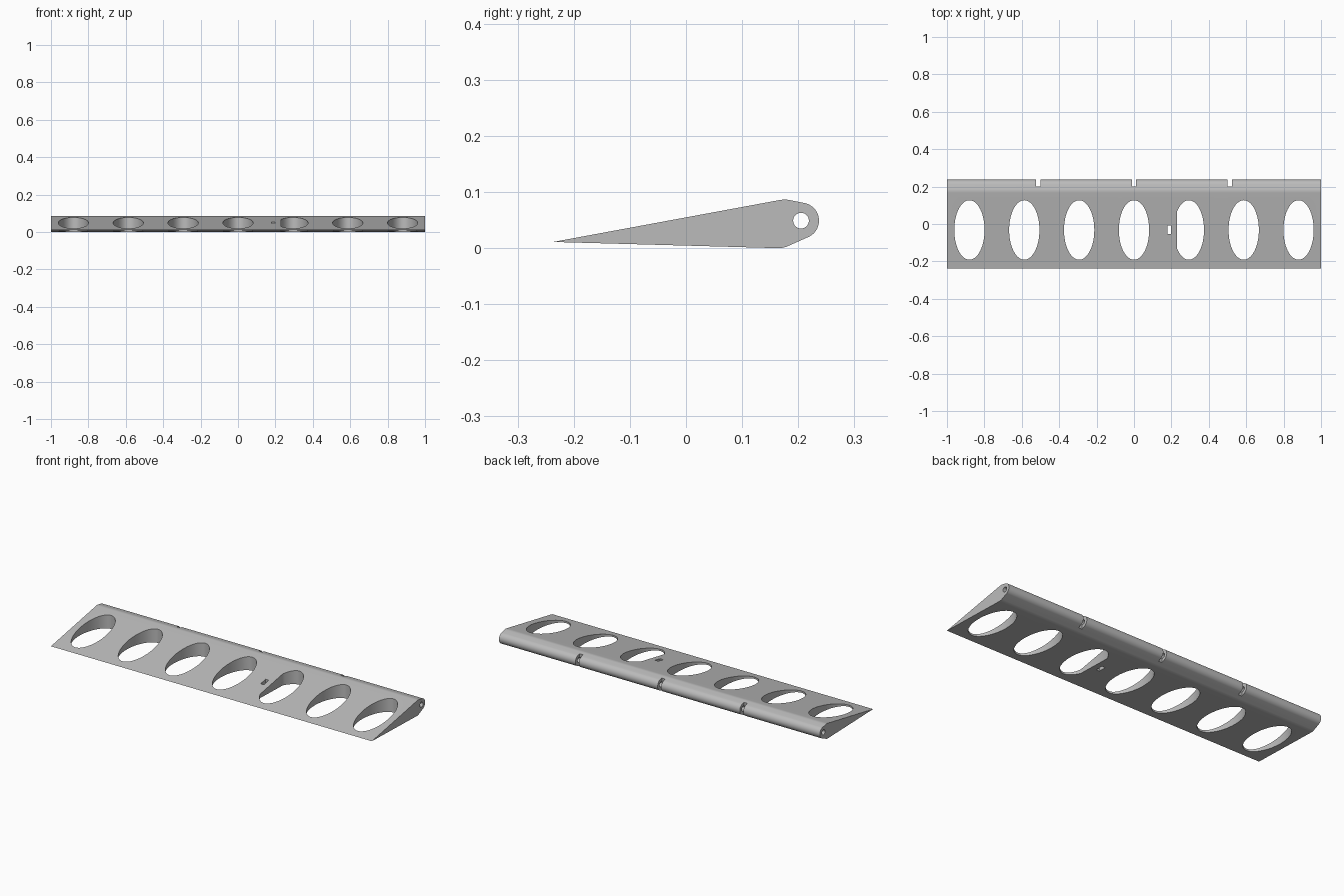
import bpy, bmesh
from math import sin, cos, pi, radians
from mathutils import Vector

if "Cube" in bpy.data.objects:
    bpy.data.objects.remove(bpy.data.objects["Cube"], do_unlink=True)

grey = bpy.data.materials.new("light grey")
grey.use_nodes = True
colour = (0.5, 0.5, 0.5, 1)
grey.diffuse_color = colour
grey.node_tree.nodes["Principled BSDF"].inputs["Base Color"].default_value = colour


def arc(cx, cy, rx, ry, start, end, steps):
    angles = [radians(start + (end - start) * i / steps) for i in range(steps + 1)]
    return [(cx + rx * cos(a), cy + ry * sin(a)) for a in angles]


def prism(name, outline, low, high, axis):
    """Extrude a closed outline along x (outline in y, z) or z (outline in x, y)."""
    bm = bmesh.new()
    place = (lambda p: (low, *p)) if axis == "x" else (lambda p: (*p, low))
    face = bm.faces.new([bm.verts.new(place(p)) for p in outline])
    made = bmesh.ops.extrude_face_region(bm, geom=[face])["geom"]
    step = Vector((high - low, 0, 0)) if axis == "x" else Vector((0, 0, high - low))
    bmesh.ops.translate(bm, vec=step, verts=[v for v in made if isinstance(v, bmesh.types.BMVert)])
    bmesh.ops.recalc_face_normals(bm, faces=bm.faces)
    mesh = bpy.data.meshes.new(name)
    bm.to_mesh(mesh)
    bm.free()
    mesh.materials.append(grey)
    obj = bpy.data.objects.new(name, mesh)
    bpy.context.collection.objects.link(obj)
    return obj


def rectangle(x0, x1, y0, y1):
    return [(x0, y0), (x1, y0), (x1, y1), (x0, y1)]


def cut(cutter):
    cutter.hide_render = True
    bpy.context.view_layer.objects.active = flap
    mod = flap.modifiers.new("cut", "BOOLEAN")
    mod.operation, mod.solver, mod.object = "DIFFERENCE", "EXACT", cutter
    bpy.ops.object.modifier_apply(modifier=mod.name)
    bpy.data.objects.remove(cutter, do_unlink=True)


# Wedge body: sharp trailing edge, rounded shoulders and a round hinge nose
hinge_y, hinge_z = 0.205, 0.049
profile = [(-0.237, 0.011)]
profile += arc(0.165, 0.04, 0.04, 0.04, -91.5, -64, 5)
profile += arc(hinge_y, hinge_z, 0.032, 0.032, -64, 74, 24)
profile += arc(0.176, 0.0365, 0.05, 0.05, 74, 100, 6)
flap = prism("flap", profile, -1, 1, "x")

# Hinge bore along the full span
cut(prism("bore_cutter", arc(hinge_y, hinge_z, 0.014, 0.014, 0, 352.5, 47), -1.1, 1.1, "x"))

# Seven oval lightening holes, one with a flat side next to the small slot
for i in range(-3, 4):
    x = i * 0.2933
    oval = arc(x, -0.032, 0.081, 0.159, 0, 354.375, 63)
    if i == 1:
        oval = arc(x, -0.032, 0.081, 0.159, -141, 141, 50)
    cut(prism("oval_cutter", oval, -0.1, 0.2, "z"))

# Small slot beside the middle
cut(prism("slot_cutter", rectangle(0.178, 0.198, -0.053, -0.008), -0.1, 0.2, "z"))

# Three notches in the hinge nose
for x in (-0.512, 0, 0.512):
    cut(prism("notch_cutter", rectangle(x - 0.011, x + 0.011, 0.2, 0.3), -0.1, 0.2, "z"))

bpy.ops.object.select_all(action="DESELECT")
flap.select_set(True)
bpy.context.view_layer.objects.active = flap
bpy.ops.object.shade_smooth_by_angle(angle=radians(30))
